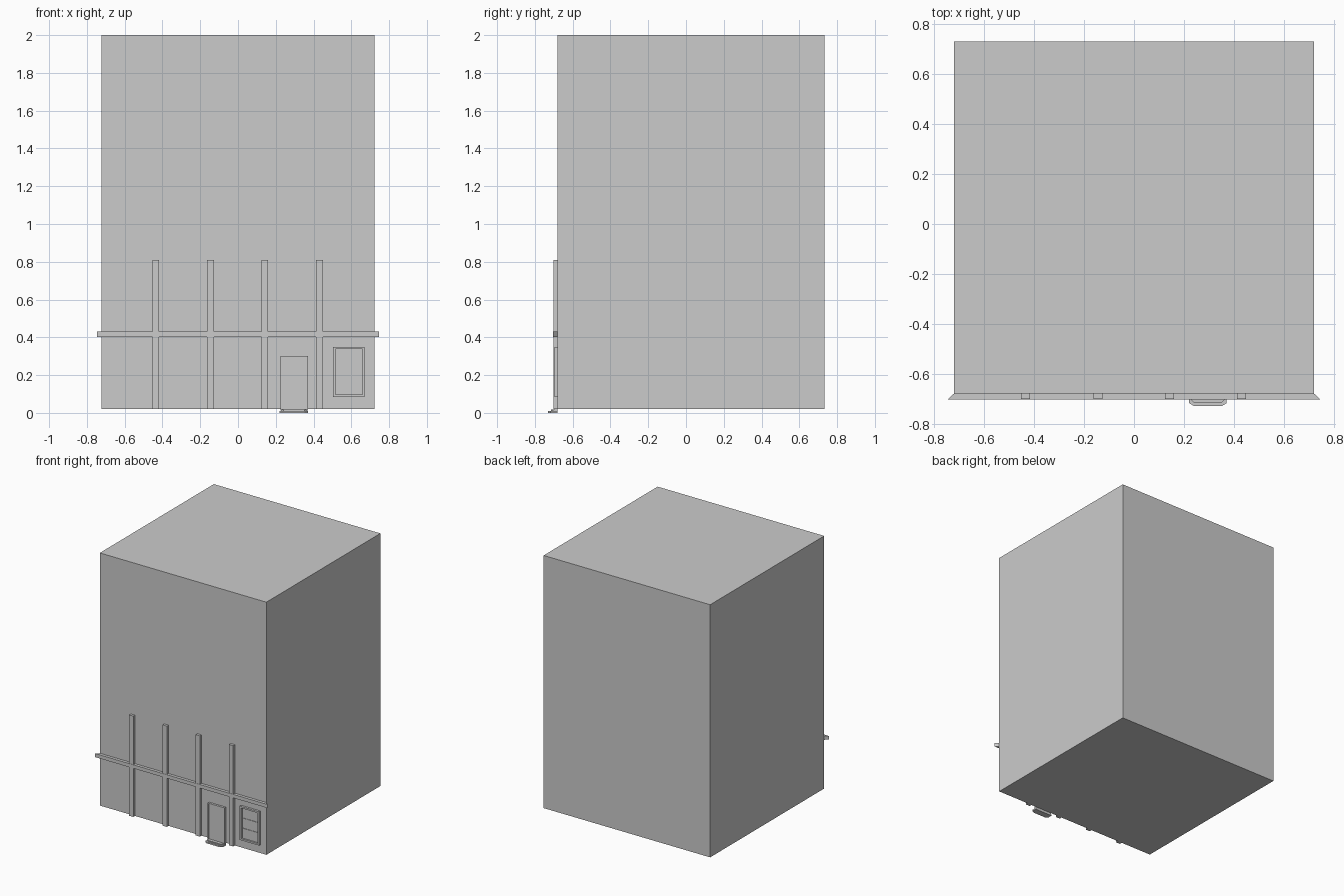
import bpy, bmesh

if "Cube" in bpy.data.objects:
    bpy.data.objects.remove(bpy.data.objects["Cube"])

WALL = -0.68  # y of the front wall


def prism(name, outline, z0, z1):
    """Extrude an xy outline between two heights."""
    bm = bmesh.new()
    face = bm.faces.new([bm.verts.new((x, y, z0)) for x, y in outline])
    new = bmesh.ops.extrude_face_region(bm, geom=[face])["geom"]
    for v in new:
        if isinstance(v, bmesh.types.BMVert):
            v.co.z = z1
    bmesh.ops.recalc_face_normals(bm, faces=bm.faces)
    mesh = bpy.data.meshes.new(name)
    bm.to_mesh(mesh)
    bm.free()
    obj = bpy.data.objects.new(name, mesh)
    bpy.context.collection.objects.link(obj)
    return obj


def box(name, x0, x1, y0, y1, z0, z1):
    return prism(name, [(x0, y0), (x1, y0), (x1, y1), (x0, y1)], z0, z1)


def frame(name, x0, x1, z0, z1, t, front):
    """Rectangular surround standing proud of the wall."""
    box(name + "_left", x0, x0 + t, front, WALL, z0, z1)
    box(name + "_right", x1 - t, x1, front, WALL, z0, z1)
    box(name + "_top", x0 + t, x1 - t, front, WALL, z1 - t, z1)
    box(name + "_bottom", x0 + t, x1 - t, front, WALL, z0, z0 + t)


# Main block
box("building_block", -0.722, 0.722, WALL, 0.732, 0.02, 2.0)

# Ledge with mitred ends
prism("ledge", [(-0.747, -0.703), (0.747, -0.703), (0.722, WALL), (-0.722, WALL)],
      0.402, 0.43)

# Pilasters below and above the ledge
for i, x in enumerate((-0.435, -0.145, 0.142, 0.431)):
    for part, z0, z1 in (("lower", 0.02, 0.402), ("upper", 0.43, 0.81)):
        box(f"pilaster_{part}_{i}", x - 0.018, x + 0.018, -0.701, WALL, z0, z1)

# Window surround and three panes
frame("window_frame", 0.503, 0.671, 0.085, 0.35, 0.013, -0.697)
for i in range(3):
    z = 0.098 + i * 0.0797
    box(f"window_pane_{i}", 0.518, 0.656, -0.685, WALL, z + 0.001, z + 0.0785)

# Door with thin surround
frame("door_frame", 0.225, 0.37, 0.012, 0.30, 0.007, -0.697)
box("door_panel", 0.232, 0.363, -0.692, WALL, 0.019, 0.293)


# Two-layer doorstep with clipped front corners
def step(name, x0, x1, front, clip, z0, z1):
    prism(name, [(x0, WALL), (x0, front + 0.012), (x0 + clip, front),
                 (x1 - clip, front), (x1, front + 0.012), (x1, WALL)], z0, z1)


step("doorstep_lower", 0.221, 0.371, -0.73, 0.02, 0.0, 0.011)
step("doorstep_upper", 0.229, 0.363, -0.716, 0.012, 0.011, 0.019)
